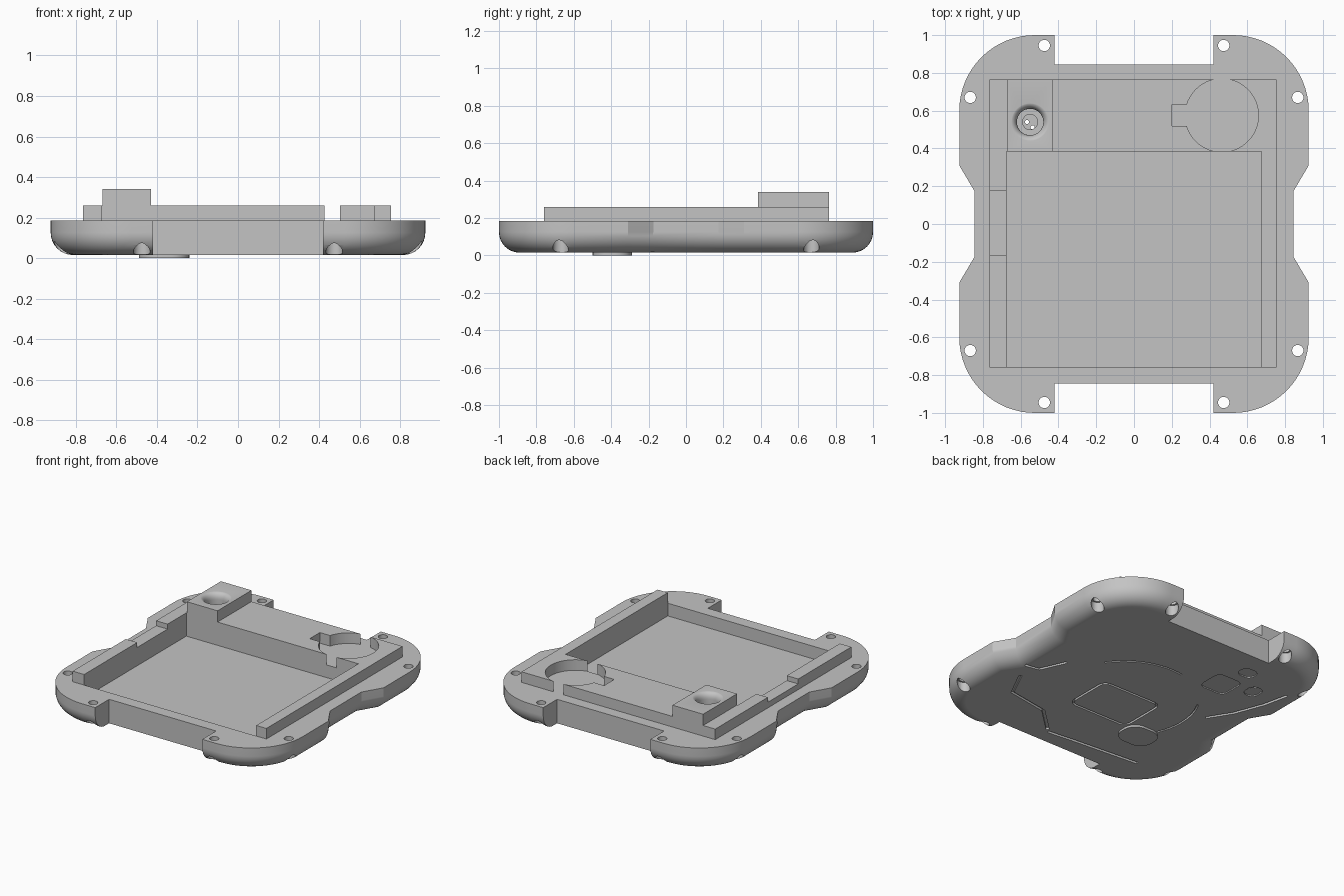
import bpy, bmesh
from math import sin, cos, pi, radians
from mathutils import Vector

old = bpy.data.objects.get("Cube")
if old:
    bpy.data.objects.remove(old, do_unlink=True)

grey = bpy.data.materials.new("plain grey")
grey.use_nodes = True
grey.diffuse_color = (0.55, 0.55, 0.55, 1)
for node in grey.node_tree.nodes:
    if node.type == 'BSDF_PRINCIPLED':
        node.inputs["Base Color"].default_value = grey.diffuse_color


def loft(name, rings):
    """Closed solid through equal-length rings of points."""
    bm = bmesh.new()
    rows = [[bm.verts.new(p) for p in ring] for ring in rings]
    n = len(rows[0])
    for a, b in zip(rows, rows[1:]):
        for i in range(n):
            j = (i + 1) % n
            bm.faces.new((a[i], a[j], b[j], b[i]))
    bm.faces.new(rows[0][::-1])
    bm.faces.new(rows[-1])
    bmesh.ops.recalc_face_normals(bm, faces=bm.faces)
    mesh = bpy.data.meshes.new(name)
    bm.to_mesh(mesh)
    bm.free()
    mesh.materials.append(grey)
    obj = bpy.data.objects.new(name, mesh)
    bpy.context.collection.objects.link(obj)
    return obj


def prism(name, outline, z0, z1):
    return loft(name, [[(x, y, z) for x, y in outline] for z in (z0, z1)])


def box(name, x0, x1, y0, y1, z0, z1):
    return prism(name, [(x0, y0), (x1, y0), (x1, y1), (x0, y1)], z0, z1)


def arc(cx, cy, r, a0, a1, n):
    steps = [radians(a0 + (a1 - a0) * i / n) for i in range(n + 1)]
    return [(cx + r * cos(a), cy + r * sin(a)) for a in steps]


def lathe(name, cx, cy, profile, n=40):
    return loft(name, [[(x, y, z) for x, y in arc(cx, cy, r, 0, 360, n)[:-1]]
                       for r, z in profile])


def rounded(cx, cy, w, h, r):
    pts = []
    for k, (sx, sy) in enumerate([(1, 1), (-1, 1), (-1, -1), (1, -1)]):
        pts += arc(cx + sx * (w / 2 - r), cy + sy * (h / 2 - r), r, k * 90, k * 90 + 90, 6)
    return pts


def inset(outline, d):
    """Move a counter-clockwise outline inwards with mitred corners."""
    pts = [Vector(p) for p in outline]
    result = []
    for i, p in enumerate(pts):
        a = (p - pts[i - 1]).normalized()
        b = (pts[(i + 1) % len(pts)] - p).normalized()
        na, nb = Vector((-a.y, a.x)), Vector((-b.y, b.x))
        result.append(p + (na + nb) * d / (1 + na.dot(nb)))
    return result


def cut(target, cutter, keep=False):
    mod = target.modifiers.new("cut", 'BOOLEAN')
    mod.operation = 'DIFFERENCE'
    mod.solver = 'EXACT'
    mod.object = cutter
    bpy.context.view_layer.objects.active = target
    bpy.ops.object.modifier_apply(modifier=mod.name)
    if not keep:
        bpy.data.objects.remove(cutter, do_unlink=True)


def groove(target, path, width=0.02, depth=0.015):
    """Thin channel along an open path in the underside."""
    pts = [Vector(p) for p in path]
    left, right = [], []
    for i, p in enumerate(pts):
        t = (pts[min(i + 1, len(pts) - 1)] - pts[max(i - 1, 0)]).normalized()
        n = Vector((-t.y, t.x)) * width / 2
        left.append(p + n)
        right.append(p - n)
    cut(target, prism("groove_cutter", left + right[::-1], -0.01, BASE + depth))


BASE, RIM, WALL, TALL = 0.015, 0.185, 0.26, 0.34

# Shell: rounded outline with pinched waist and filleted lower edge
quarter = [(0.845, 0.175), (0.925, 0.31)] + arc(0.525, 0.6, 0.4, 0, 90, 16)
top_half = quarter + [(-x, y) for x, y in reversed(quarter)]
outline = top_half + [(-x, -y) for x, y in top_half]
R = 0.11
rings = []
for i in range(9):
    a = pi / 2 * i / 8
    rings.append([(x, y, BASE + R * (1 - cos(a))) for x, y in inset(outline, R * (1 - sin(a)))])
rings.append([(x, y, RIM) for x, y in outline])
shell = loft("shell", rings)

# End notches and main tray
for s in (-1, 1):
    y0, y1 = sorted((s * 0.845, s * 1.1))
    cut(shell, box("notch_cutter", -0.42, 0.42, y0, y1, -0.1, 0.3))
cut(shell, box("tray_cutter", -0.675, 0.675, -0.76, 0.385, 0.095, 0.3))

# Screw holes with counterbores from below
for sx in (-1, 1):
    for sy in (-1, 1):
        for x, y in ((0.475, 0.945), (0.867, 0.67)):
            cut(shell, lathe("screw_cutter", sx * x, sy * y,
                             [(0.042, -0.05), (0.042, 0.09), (0.03, 0.09), (0.03, 0.3)], 24))

# Side rails, the one on -x with a shallow dip
right_rail = box("right_rail", -0.765, -0.675, -0.76, 0.385, RIM, WALL)
cut(right_rail, box("dip_cutter", -0.8, -0.6, -0.165, 0.175, 0.225, 0.3))
left_rail = box("left_rail", 0.675, 0.755, -0.76, 0.385, RIM, WALL)

# Rear block with keyhole pocket open at both sides
rear_block = box("rear_block", -0.765, 0.755, 0.385, 0.765, RIM, WALL)
key_angle = 17
keyhole = arc(0.465, 0.575, 0.194, -180 + key_angle, 180 - key_angle, 48)
keyhole += [(0.2, keyhole[-1][1]), (0.2, keyhole[0][1])]
cut(rear_block, prism("keyhole_cutter", keyhole, RIM - 0.01, 0.4))

# Tall socket block with a flared, stepped bore
socket_block = box("socket_block", -0.67, -0.43, 0.385, 0.765, WALL, TALL)
flare = [(0.07 + 0.035 * (1 - cos(pi / 2 * i / 6)), 0.295 + 0.046 * sin(pi / 2 * i / 6))
         for i in range(7)]
bore = lathe("bore_cutter", -0.55, 0.54,
             [(0.04, 0.06), (0.04, 0.23), (0.07, 0.23)] + flare)
for part in (socket_block, rear_block, shell):
    cut(part, bore, keep=True)
bpy.data.objects.remove(bore, do_unlink=True)
for x, y in ((-0.566, 0.54), (-0.537, 0.512)):
    cut(shell, lathe("pin_cutter", x, y, [(0.011, -0.1), (0.011, 0.2)], 12))

# Underside: badge frame, panel lines and button recesses
badge = rounded(0.0, -0.19, 0.48, 0.36, 0.06)
frame = prism("frame_cutter", badge, -0.01, BASE + 0.015)
cut(frame, prism("frame_core", inset(badge, 0.015), -0.05, 0.1))
cut(shell, frame)
lines = [
    [(0.1, -0.74), (-0.1, -0.72), (-0.6, -0.68)],
    [(-0.56, 0.05), (-0.66, 0.21), (-0.74, 0.42), (-0.78, 0.6)],
    [(0.76, -0.18), (0.66, -0.16), (0.58, 0.02)],
    [(0.7, -0.3), (0.6, -0.5), (0.3, -0.55), (0.12, -0.72)],
]
for path in lines:
    groove(shell, path)
groove(shell, arc(0, -0.1, 0.48, 35, 100, 16), 0.012)
groove(shell, arc(0, -0.1, 0.48, 150, 215, 16), 0.012)
for x, y, w, h in ((-0.36, 0.44, 0.2, 0.2), (-0.4, 0.66, 0.12, 0.1), (-0.58, 0.5, 0.1, 0.12)):
    cut(shell, prism("button_cutter", rounded(x, y, w, h, 0.045), -0.01, BASE + 0.008))

# Raised pad below the shell
pad = prism("lower_pad", rounded(-0.365, -0.395, 0.25, 0.21, 0.09), 0, BASE + 0.005)

# Shading
bpy.ops.object.select_all(action='DESELECT')
for obj in (shell, right_rail, left_rail, rear_block, socket_block, pad):
    obj.select_set(True)
    bpy.context.view_layer.objects.active = obj
bpy.ops.object.shade_smooth_by_angle(angle=radians(30))
weighted = shell.modifiers.new("even_shading", 'WEIGHTED_NORMAL')
weighted.keep_sharp = True
